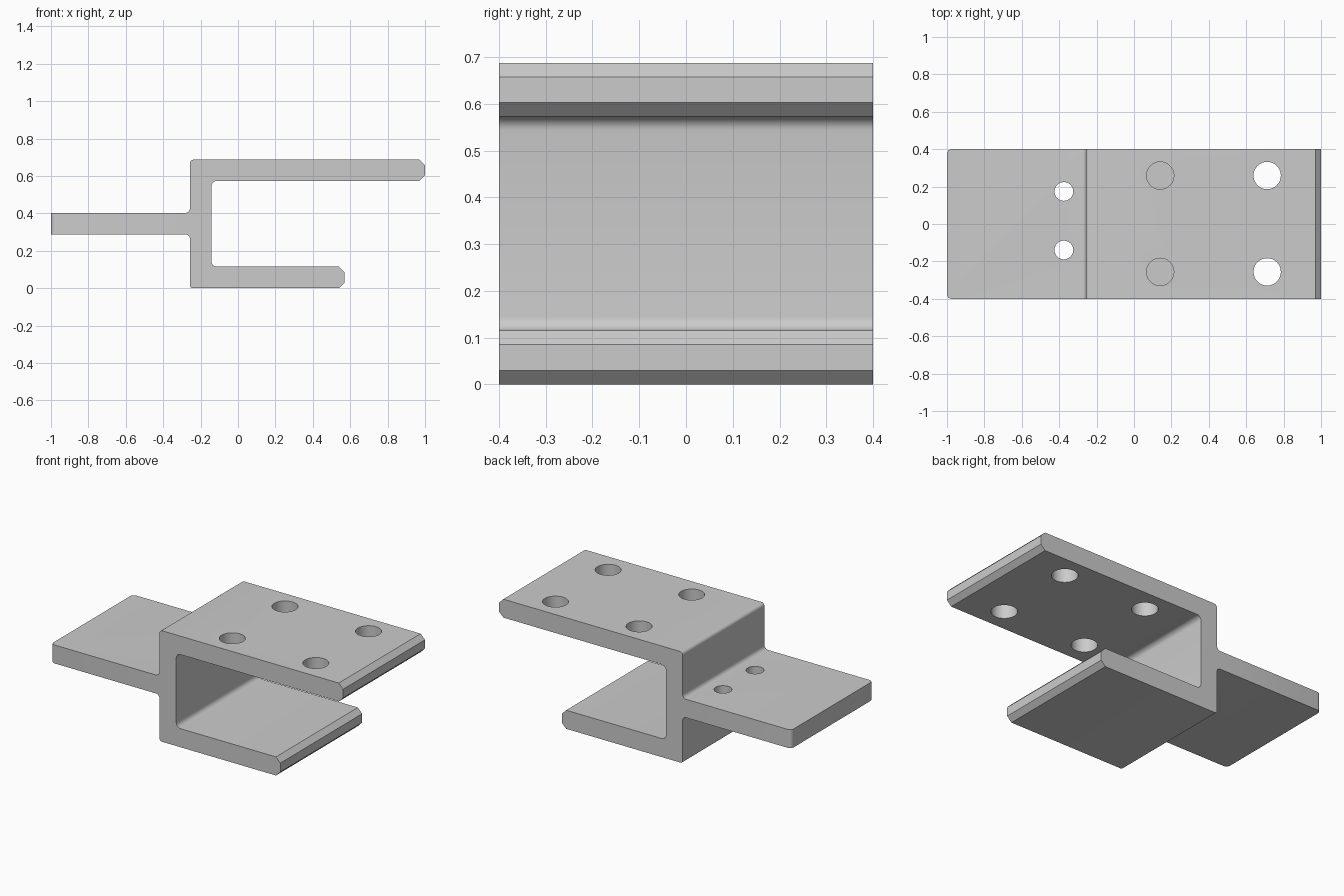
import bpy, bmesh, math
from mathutils import Vector

cube = bpy.data.objects.get("Cube")
if cube:
    bpy.data.objects.remove(cube, do_unlink=True)

HALF_WIDTH = 0.4

steel = bpy.data.materials.new("plain grey")
steel.use_nodes = True
grey = (0.6, 0.6, 0.6, 1)
steel.diffuse_color = grey
steel.node_tree.nodes["Principled BSDF"].inputs["Base Color"].default_value = grey


def rounded(corners, steps=6):
    """Replace each (x, z, radius) right-angle corner by an arc."""
    out = []
    for i, (x, z, r) in enumerate(corners):
        p = Vector((x, z))
        if r == 0:
            out.append(p)
            continue
        a = (Vector(corners[i - 1][:2]) - p).normalized() * r
        b = (Vector(corners[(i + 1) % len(corners)][:2]) - p).normalized() * r
        for k in range(steps + 1):
            t = k / steps * math.pi / 2
            out.append(p + a * (1 - math.sin(t)) + b * (1 - math.cos(t)))
    return out


def plate_end(x, low, high, c=0.03):
    """Chamfered free end of a plate, from its underside to its top."""
    return [(x - c, low, 0), (x, low + c, 0), (x, high - c, 0), (x - c, high, 0)]


# Side profile: long upper plate, short lower plate, web and rear tongue
profile = rounded(
    [(-0.257, 0, 0.015)]
    + plate_end(0.57, 0, 0.115)
    + [(-0.143, 0.115, 0.03), (-0.143, 0.573, 0.03)]
    + plate_end(1, 0.573, 0.687)
    + [(-0.257, 0.687, 0.02), (-0.257, 0.402, 0.025), (-1, 0.402, 0),
       (-1, 0.288, 0), (-0.257, 0.288, 0.025)])

bm = bmesh.new()
face = bm.faces.new([bm.verts.new((p.x, -HALF_WIDTH, p.y)) for p in profile])
new = bmesh.ops.extrude_face_region(bm, geom=[face])["geom"]
bmesh.ops.translate(bm, vec=(0, 2 * HALF_WIDTH, 0),
                    verts=[v for v in new if isinstance(v, bmesh.types.BMVert)])

# Rounded vertical corners of the tongue
corner_edges = [e for e in bm.edges
                if all(v.co.x < -0.99 for v in e.verts)
                and abs(e.verts[0].co.z - e.verts[1].co.z) > 0.05]
bmesh.ops.bevel(bm, geom=corner_edges, offset=0.025, segments=5,
                profile=0.5, affect='EDGES')
bmesh.ops.recalc_face_normals(bm, faces=bm.faces)
mesh = bpy.data.meshes.new("bracket")
bm.to_mesh(mesh)
bm.free()
mesh.materials.append(steel)
bracket = bpy.data.objects.new("bracket", mesh)
bpy.context.collection.objects.link(bracket)


# Bolt holes
def drill(name, x, y, z, radius):
    bpy.ops.mesh.primitive_cylinder_add(vertices=48, radius=radius, depth=0.2,
                                        location=(x, y, z))
    cutter = bpy.context.object
    cutter.name = name
    cutter.data.materials.append(steel)
    cutter.hide_render = True
    bpy.context.view_layer.update()
    bpy.context.view_layer.objects.active = bracket
    mod = bracket.modifiers.new(name, 'BOOLEAN')
    mod.operation = 'DIFFERENCE'
    mod.solver = 'EXACT'
    mod.object = cutter
    bpy.ops.object.modifier_apply(modifier=name)
    bpy.data.objects.remove(cutter, do_unlink=True)


for x in (0.14, 0.712):
    for y in (-0.256, 0.259):
        drill("large_hole", x, y, 0.63, 0.073)
for y in (-0.139, 0.174):
    drill("small_hole", -0.375, y, 0.345, 0.05)

bpy.ops.object.select_all(action='DESELECT')
bracket.select_set(True)
bpy.context.view_layer.objects.active = bracket
bpy.ops.object.shade_smooth_by_angle(angle=math.radians(30))
